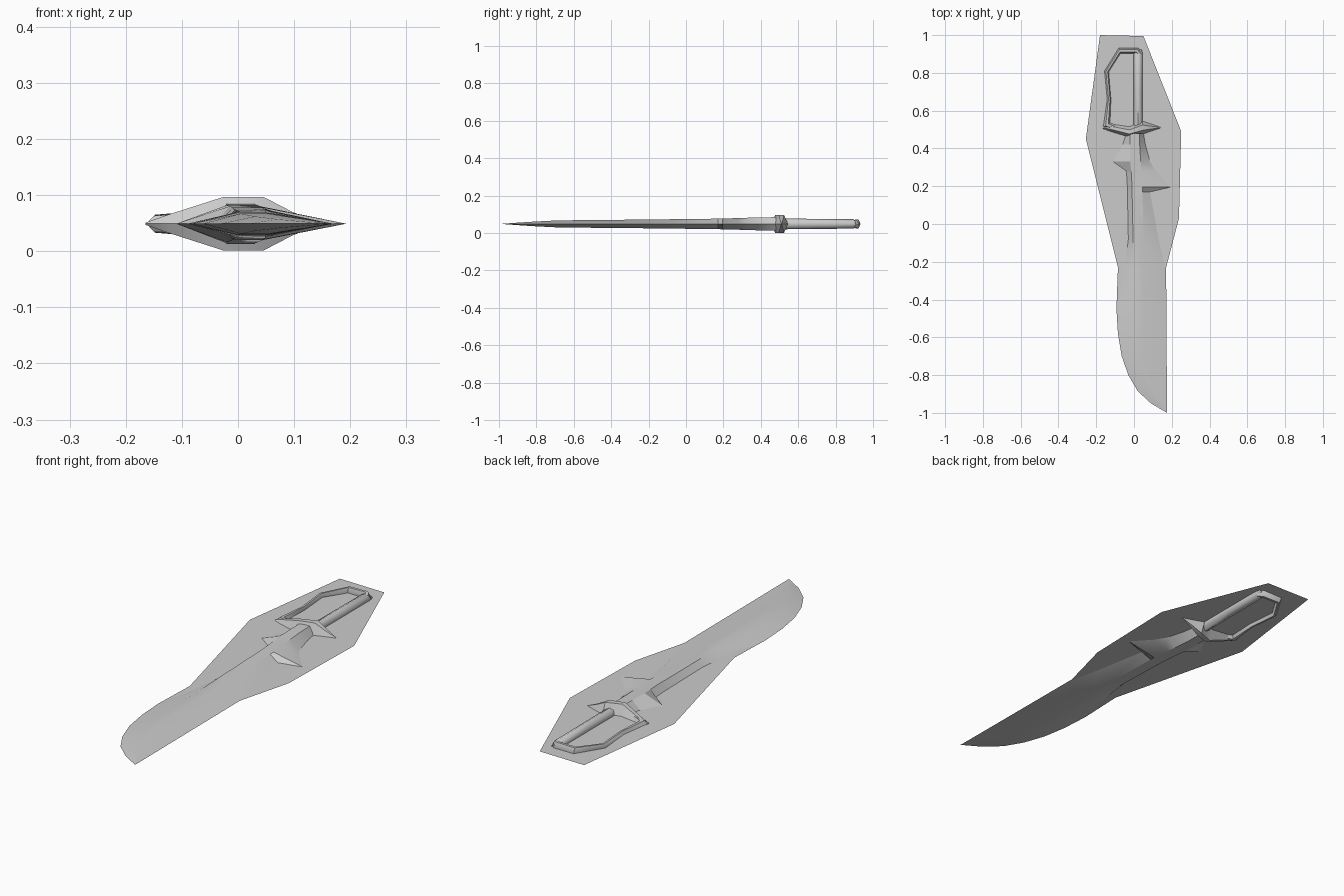
import bpy, bmesh, math
from mathutils import Vector

cube = bpy.data.objects.get("Cube")
if cube:
    bpy.data.objects.remove(cube, do_unlink=True)

MID = 0.049  # height of the flat symmetry plane

grey = bpy.data.materials.new("light grey")
grey.use_nodes = True
COLOUR = (0.6, 0.6, 0.6, 1)
grey.diffuse_color = COLOUR
grey.node_tree.nodes["Principled BSDF"].inputs["Base Color"].default_value = COLOUR


def finish(name, bm, angle=35, normals=True):
    if normals:
        bmesh.ops.recalc_face_normals(bm, faces=bm.faces)
    me = bpy.data.meshes.new(name)
    bm.to_mesh(me)
    bm.free()
    me.materials.append(grey)
    ob = bpy.data.objects.new(name, me)
    bpy.context.collection.objects.link(ob)
    bpy.ops.object.select_all(action='DESELECT')
    bpy.context.view_layer.objects.active = ob
    ob.select_set(True)
    bpy.ops.object.shade_smooth_by_angle(angle=math.radians(angle))
    return ob


def loft(name, rings, closed=False, angle=35):
    """Skin a list of equal-length point rings, capping the ends if open."""
    bm = bmesh.new()
    loops = [[bm.verts.new(p) for p in ring] for ring in rings]
    n = len(loops[0])
    pairs = list(zip(loops, loops[1:] + loops[:1]))
    for a, b in pairs if closed else pairs[:-1]:
        for i in range(n):
            j = (i + 1) % n
            bm.faces.new((a[i], a[j], b[j], b[i]))
    if not closed:
        bm.faces.new(loops[0])
        bm.faces.new(loops[-1])
    bmesh.ops.remove_doubles(bm, verts=bm.verts, dist=0.0002)
    return finish(name, bm, angle)


# Blade: y, left edge, ridge start, ridge end, right edge, half thickness
blade_rows = [
    (0.48, -0.04, -0.02, 0.03, 0.05, 0.036),
    (0.42, -0.06, -0.02, 0.03, 0.06, 0.035),
    (0.33, -0.11, -0.02, 0.035, 0.085, 0.033),
    (0.28, -0.04, -0.015, 0.04, 0.115, 0.031),
    (0.195, -0.035, -0.01, 0.045, 0.193, 0.029),
    (0.17, -0.035, -0.01, 0.045, 0.085, 0.028),
    (-0.08, -0.03, -0.005, 0.05, 0.13, 0.025),
    (-0.25, -0.05, 0.0, 0.05, 0.168, 0.023),
    (-0.45, -0.09, 0.0, 0.05, 0.17, 0.021),
    (-0.58, -0.083, 0.0, 0.05, 0.17, 0.02),
    (-0.70, -0.062, 0.005, 0.055, 0.17, 0.018),
    (-0.80, -0.03, 0.03, 0.085, 0.17, 0.013),
    (-0.88, 0.02, 0.07, 0.12, 0.17, 0.008),
    (-0.95, 0.10, 0.125, 0.15, 0.17, 0.003),
    (-0.985, 0.165, 0.167, 0.169, 0.171, 0.0005),
]
loft("blade", [
    [(l, y, MID), (a, y, MID + h), (b, y, MID + h),
     (r, y, MID), (b, y, MID - h), (a, y, MID - h)]
    for y, l, a, b, r, h in blade_rows], angle=20)

# Cross guard: x, front y, back y, half thickness
guard_rows = [
    (-0.165, 0.505, 0.520, 0.002),
    (-0.125, 0.490, 0.530, 0.016),
    (-0.025, 0.460, 0.515, 0.048),
    (0.045, 0.475, 0.545, 0.048),
    (0.095, 0.493, 0.528, 0.022),
    (0.145, 0.509, 0.511, 0.001),
]
loft("cross_guard", [
    [(x, f, MID), (x, f + (k - f) * 0.3, MID + h), (x, f + (k - f) * 0.7, MID + h),
     (x, k, MID), (x, f + (k - f) * 0.7, MID - h), (x, f + (k - f) * 0.3, MID - h)]
    for x, f, k, h in guard_rows])

# Grip: straight eight-sided bar running back from the guard
loft("grip", [
    [(0.022 + w * math.cos(math.tau * i / 8), y, MID + h * math.sin(math.tau * i / 8))
     for i in range(8)]
    for y, w, h in [(0.50, 0.024, 0.029), (0.70, 0.024, 0.027),
                    (0.895, 0.024, 0.025), (0.925, 0.018, 0.006)]], angle=50)

# Knuckle bow: six-sided bar between outer and inner outlines
bow_pairs = [  # outer x, y, inner x, y, half thickness
    (-0.100, 0.490, -0.085, 0.520, 0.018),
    (-0.163, 0.512, -0.127, 0.535, 0.014),
    (-0.142, 0.660, -0.122, 0.660, 0.014),
    (-0.156, 0.810, -0.134, 0.805, 0.016),
    (-0.080, 0.933, -0.072, 0.903, 0.022),
    (0.022, 0.933, 0.010, 0.903, 0.024),
    (0.046, 0.908, 0.020, 0.890, 0.020),
]
rings = []
for ox, oy, ix, iy, h in bow_pairs:
    o, i = Vector((ox, oy, MID)), Vector((ix, iy, MID))
    up = Vector((0, 0, h))
    p, q = o.lerp(i, 0.35), o.lerp(i, 0.75)
    rings.append([o, p + up, q + up, i, q - up, p - up])
loft("knuckle_bow", rings, angle=50)

# Flat sheet around the whole weapon on its middle plane
outline = [
    (-0.18, 1.0), (-0.255, 0.45), (-0.085, -0.23), (-0.093, -0.45), (-0.085, -0.58),
    (-0.065, -0.70), (-0.03, -0.80), (0.02, -0.885), (0.09, -0.95), (0.175, -1.0),
    (0.17, -0.23), (0.238, 0.03), (0.25, 0.49), (0.05, 0.995),
]
bm = bmesh.new()
bm.faces.new([bm.verts.new((x, y, MID)) for x, y in outline])
finish("flat_sheet", bm, normals=False)
